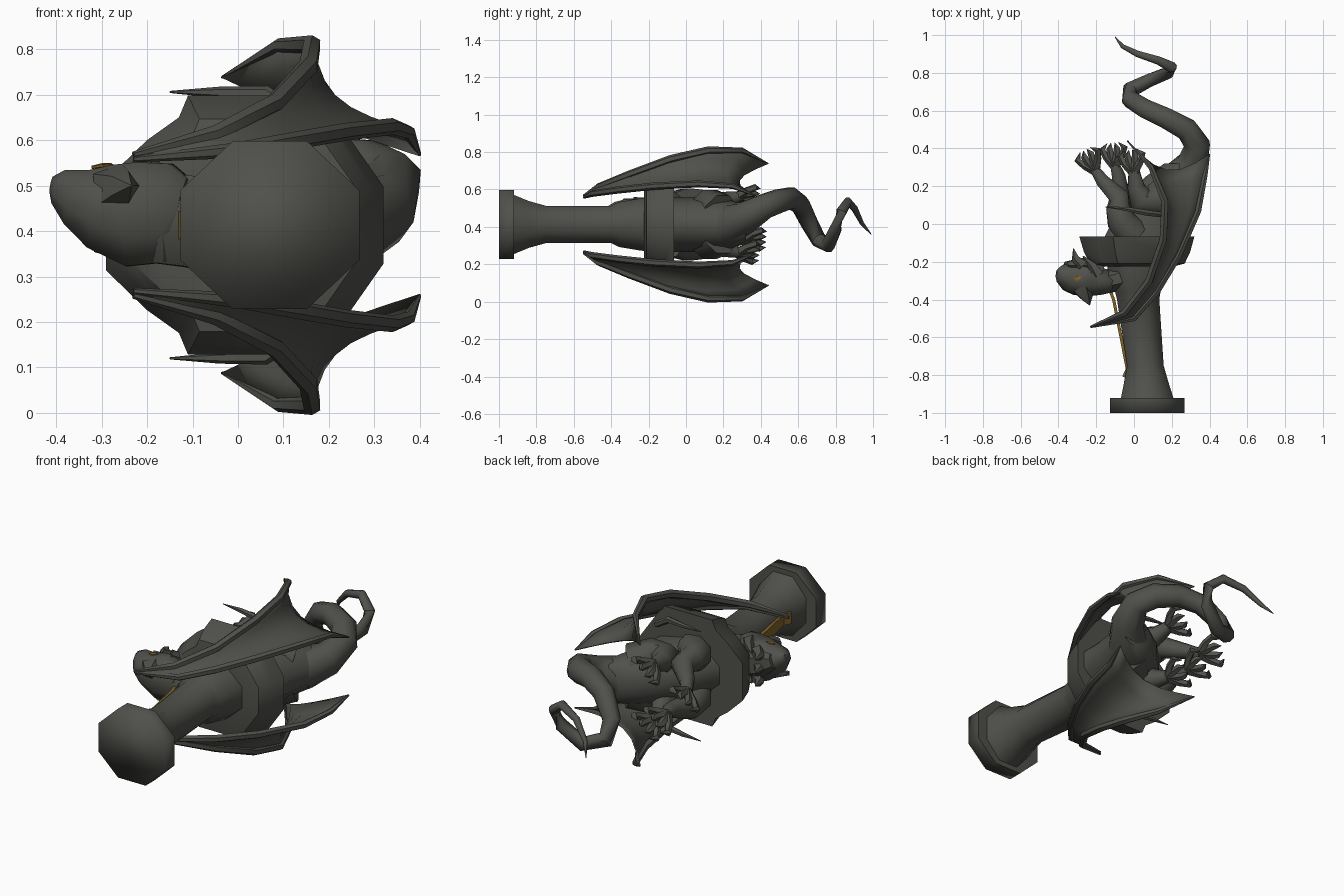
import bpy, bmesh, math
from mathutils import Vector

ZC = 0.413  # height of the mirror plane


def material(name, rgb):
    m = bpy.data.materials.new(name)
    m.diffuse_color = (*rgb, 1)
    return m


STONE = material("dark stone", (0.08, 0.081, 0.071))
GOLD = material("old gold", (0.22, 0.125, 0.02))


def finish(bm, name, mat, angle=35):
    bmesh.ops.recalc_face_normals(bm, faces=bm.faces)
    me = bpy.data.meshes.new(name)
    bm.to_mesh(me)
    bm.free()
    ob = bpy.data.objects.new(name, me)
    bpy.context.collection.objects.link(ob)
    me.materials.append(mat)
    bpy.ops.object.select_all(action='DESELECT')
    ob.select_set(True)
    bpy.context.view_layer.objects.active = ob
    bpy.ops.object.shade_smooth_by_angle(angle=math.radians(angle))
    return ob


def skin(name, rings, mat=STONE, angle=35, cap_end=True):
    """Join rings of points into a closed skin."""
    bm = bmesh.new()
    rings = [[bm.verts.new(p) for p in r] for r in rings]
    n = len(rings[0])
    for a, b in zip(rings, rings[1:]):
        for j in range(n):
            k = (j + 1) % n
            bm.faces.new((a[j], a[k], b[k], b[j]))
    bm.faces.new(rings[0])
    if cap_end:
        bm.faces.new(rings[-1])
    return finish(bm, name, mat, angle)


def loft(name, stations, sides=8, mat=STONE, angle=35, axis=None, cap_end=True):
    """Skin rings along a path; each station is x, y, z, in-plane radius, height radius."""
    pts = [Vector(s[:3]) for s in stations]
    k = 1 / math.cos(math.pi / sides)
    rings = []
    for i, s in enumerate(stations):
        t = axis or (pts[min(i + 1, len(pts) - 1)] - pts[max(i - 1, 0)]).normalized()
        side = t.cross(Vector((0, 0, 1)))
        side = side.normalized() if side.length > 0.05 else Vector((1, 0, 0))
        up = side.cross(t)
        rings.append([pts[i] + side * (s[3] * k * math.cos(a)) + up * (s[4] * k * math.sin(a))
                      for a in [(j + 0.5) * math.tau / sides for j in range(sides)]])
    return skin(name, rings, mat, angle, cap_end)


def tube(name, pts, radii, sides=6):
    return loft(name, [(*p, r, r) for p, r in zip(pts, radii)], sides, angle=50)


def turned(name, rows, sides=8, angle=60, cap_end=True):
    """Part in the mirror plane with all rings square to y; rows are x, y, x radius, z radius."""
    return loft(name, [(x, y, ZC, rx, rz) for x, y, rx, rz in rows], sides, STONE, angle,
                Vector((0, 1, 0)), cap_end)


# Column: soft-fronted slab with crisp rim, flared shaft and capital
turned("column_slab", [(0.07, -1, 0.197, 0.185), (0.07, -0.922, 0.197, 0.185)], angle=120, cap_end=False)
turned("column_slab_rim", [(0.07, -0.924, 0.196, 0.184), (0.07, -0.92, 0.197, 0.185)])
turned("column_shaft", [(0.07, -0.925, 0.14, 0.16), (0.065, -0.84, 0.118, 0.125),
                        (0.06, -0.75, 0.097, 0.10), (0.022, -0.4, 0.112, 0.10),
                        (0.02, -0.36, 0.12, 0.12), (0.02, -0.24, 0.16, 0.14), (0.02, -0.18, 0.16, 0.145)])

# Wide shoulder cup with an uneven outline, the same above and below the mirror plane
half = [(0.32, 0.085), (0.18, 0.285), (-0.11, 0.285), (-0.13, 0.237), (-0.20, 0.187), (-0.29, 0.10)]
outline = half + [(x, -z) for x, z in reversed(half)]
skin("shoulder_cup", [[(0.03 + (x - 0.03) * f, y, ZC + z * f) for x, z in outline]
                      for y, f in ((-0.225, 0.6), (-0.21, 0.82), (-0.15, 0.92), (-0.065, 1.0))], angle=50)

# Gold strip down the side of the shaft
strip = [(-0.135, -0.33), (-0.108, -0.40), (-0.041, -0.74), (-0.036, -0.77), (-0.055, -0.81)]
loft("gold_strip", [(x, y, ZC, 0.008, 0.03) for x, y in strip], 4, GOLD)

# Trunk and coiling tail
turned("trunk", [(0.06, -0.075, 0.22, 0.14), (0.09, 0.04, 0.19, 0.14), (0.13, 0.15, 0.17, 0.13),
                 (0.19, 0.25, 0.13, 0.12), (0.25, 0.32, 0.09, 0.085)], 10)
tube("tail", [(0.22, 0.22, 0.41), (0.31, 0.32, 0.45), (0.335, 0.42, 0.51), (0.28, 0.50, 0.54),
              (0.17, 0.56, 0.555), (0.06, 0.61, 0.52), (-0.02, 0.66, 0.42), (-0.02, 0.71, 0.33),
              (0.08, 0.76, 0.30), (0.18, 0.80, 0.39), (0.20, 0.83, 0.48), (0.13, 0.865, 0.535),
              (0.02, 0.90, 0.50), (-0.06, 0.94, 0.42), (-0.10, 0.99, 0.36)],
     [0.10, 0.08, 0.066, 0.06, 0.055, 0.05, 0.044, 0.04, 0.035, 0.031, 0.027, 0.022, 0.017, 0.011, 0.002], 8)

# Turned head with snout, jaw and neck
loft("neck", [(0.0, -0.25, ZC, 0.09, 0.11), (-0.10, -0.295, 0.42, 0.065, 0.10),
              (-0.18, -0.31, 0.43, 0.06, 0.10)], 8, angle=50)
loft("head", [(-0.12, -0.32, 0.435, 0.045, 0.08), (-0.15, -0.31, 0.44, 0.065, 0.108),
              (-0.23, -0.295, 0.437, 0.088, 0.115), (-0.30, -0.285, 0.455, 0.092, 0.095),
              (-0.35, -0.28, 0.475, 0.073, 0.065), (-0.39, -0.265, 0.498, 0.045, 0.04),
              (-0.41, -0.262, 0.502, 0.02, 0.018)], 8, angle=50)
loft("jaw", [(-0.18, -0.25, 0.43, 0.045, 0.08), (-0.27, -0.215, 0.45, 0.035, 0.07),
             (-0.36, -0.22, 0.485, 0.02, 0.035)], 6)
tube("brow_crest", [(-0.27, -0.34, 0.49), (-0.25, -0.39, 0.50), (-0.235, -0.43, 0.50)], [0.05, 0.028, 0.002], 5)
for i, z in enumerate((0.375, 0.445, 0.515)):
    tube(f"chin_spike_{i}", [(-0.27, -0.22, z), (-0.31, -0.18, z), (-0.32, -0.13, z)], [0.028, 0.018, 0.002], 5)
for i, (z, lean) in enumerate(((0.525, 0.015), (0.365, -0.015))):
    tube(f"horn_{i}", [(-0.19, -0.27, z), (-0.22, -0.22, z + lean * 0.5), (-0.27, -0.17, z)],
         [0.03, 0.02, 0.003], 5)
# Eyes set flush on both cheeks
for i, (z, dz) in enumerate(((0.544, 0.004), (0.364, 0.003))):
    loft(f"eye_{i}", [(-0.322, -0.292, z - dz, 0.003, 0.003), (-0.30, -0.29, z, 0.014, 0.0045),
                      (-0.278, -0.282, z + dz * 0.5, 0.003, 0.003)], 6, GOLD)


def claw_foot(name, wrist, direction):
    """Four hooked talons fanned from a knuckle."""
    w, d = Vector(wrist), Vector(direction).normalized()
    across = d.cross(Vector((0, 0, 1)))
    for i in range(4):
        f = (i - 1.5) / 1.5
        lift = Vector((0, 0, 0.035 * f))
        p1 = w + d * 0.045 + lift * 0.9 + across * 0.04 * f
        p2 = w + d * 0.09 + lift * 1.4 + across * 0.06 * f
        p3 = w + d * 0.12 + lift * 1.2 + across * 0.03 * f
        tube(f"{name}_talon_{i}", [w, p1, p2, p3], [0.024, 0.016, 0.015, 0.001], 5)


# Limbs and wings, mirrored across the centre plane
for s, tag in ((1, "left"), (-1, "right")):
    def m(pts):
        return [(x, y, ZC + s * z) for x, y, z in pts]

    # Each hand reaches to a different spot
    hand = (-0.205, 0.285, 0.06) if s > 0 else (-0.10, 0.31, 0.08)
    tube(f"arm_{tag}", m([(0.0, -0.06, 0.09), (-0.07, 0.02, 0.12), (-0.085, 0.08, 0.125),
                          (-0.075, 0.14, 0.115), (hand[0] * 0.8, hand[1] - 0.06, 0.085), hand]),
         [0.085, 0.075, 0.062, 0.052, 0.036, 0.026], 8)
    claw_foot(f"arm_{tag}", m([hand])[0], (-0.5 if s > 0 else -0.1, 1, 0))
    tube(f"leg_{tag}", m([(0.19, 0.18, 0.06), (0.10, 0.12, 0.10), (0.03, 0.13, 0.115),
                          (0.01, 0.20, 0.13), (0.0, 0.285, 0.15)]),
         [0.10, 0.09, 0.07, 0.045, 0.028], 8)
    claw_foot(f"leg_{tag}", m([(0.0, 0.275, 0.15)])[0], (-0.15, 1, 0))

    # Wing bones
    outer = m([(-0.23, -0.545, 0.155), (-0.05, -0.47, 0.20), (0.08, -0.30, 0.268), (0.155, -0.08, 0.35),
               (0.163, 0.12, 0.397), (0.09, 0.30, 0.395), (-0.035, 0.44, 0.325)])
    inner = m([(-0.23, -0.545, 0.145), (0.0, -0.50, 0.165), (0.12, -0.36, 0.185), (0.235, -0.17, 0.205),
               (0.34, 0.07, 0.217), (0.375, 0.25, 0.205), (0.40, 0.37, 0.155)])
    tube(f"wing_outer_bone_{tag}", outer, [0.006, 0.017, 0.019, 0.019, 0.018, 0.014, 0.003])
    tube(f"wing_inner_bone_{tag}", inner, [0.006, 0.015, 0.017, 0.017, 0.016, 0.013, 0.003])
    tube(f"wing_spur_{tag}", m([(0.14, 0.05, 0.24), (0.06, 0.06, 0.29), (-0.04, 0.08, 0.292),
                                (-0.15, 0.09, 0.293)]), [0.014, 0.015, 0.011, 0.002])

    # Wing membrane sagging between the bones, scalloped at the trailing edge
    bm = bmesh.new()
    n = 6
    grid = []
    sag_x = (0, 0, -0.005, -0.02, -0.04, -0.05, -0.01)
    sag_y = (0, 0, 0, 0, 0.02, 0.06, 0.12)
    for i, (a, b) in enumerate(zip(outer, inner)):
        row = []
        for j in range(n + 1):
            p = Vector(a).lerp(Vector(b), j / n)
            bow = math.sin(math.pi * j / n)
            p += Vector((sag_x[i], -sag_y[i], s * sag_x[i] * 0.6)) * bow
            row.append(bm.verts.new(p))
        grid.append(row)
    for r0, r1 in zip(grid, grid[1:]):
        for j in range(n):
            bm.faces.new((r0[j], r0[j + 1], r1[j + 1], r1[j]))
    wing = finish(bm, f"wing_membrane_{tag}", STONE, 40)
    sol = wing.modifiers.new("thickness", 'SOLIDIFY')
    sol.thickness = 0.008
    sol.offset = 0
